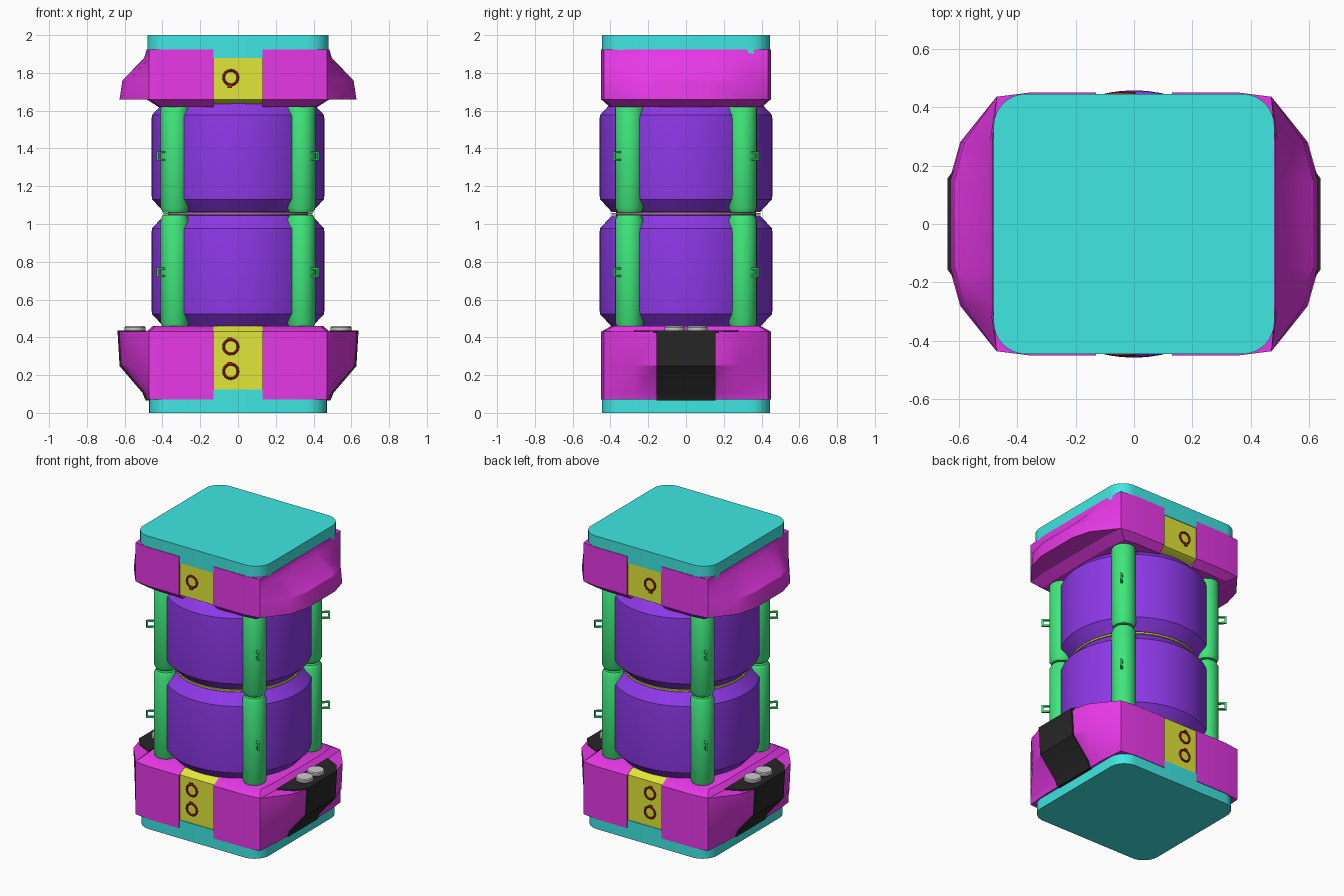
import bpy, bmesh
from math import sin, cos, pi, radians
from mathutils import Vector

if "Cube" in bpy.data.objects:
    bpy.data.objects.remove(bpy.data.objects["Cube"])


def material(name, r, g, b):
    m = bpy.data.materials.new(name)
    m.diffuse_color = (r, g, b, 1)
    m.use_nodes = True
    m.node_tree.nodes["Principled BSDF"].inputs["Base Color"].default_value = m.diffuse_color
    return m


TEAL = material("teal", 0.05, 0.8, 0.76)
MAGENTA = material("magenta", 0.8, 0.04, 0.8)
YELLOW = material("yellow", 0.75, 0.8, 0.04)
BLUE = material("blue", 0.27, 0.04, 0.8)
GREEN = material("green", 0.05, 0.8, 0.2)
RED = material("red", 0.45, 0.02, 0.02)
BLACK = material("black", 0.02, 0.02, 0.02)


def loft(name, loops, mat=None, angle=30):
    """Skin a stack of equal-length closed loops and cap both ends."""
    bm = bmesh.new()
    rings = [[bm.verts.new(p) for p in loop] for loop in loops]
    n = len(rings[0])
    for a, b in zip(rings, rings[1:]):
        for i in range(n):
            bm.faces.new((a[i], a[(i + 1) % n], b[(i + 1) % n], b[i]))
    bm.faces.new(rings[0])
    bm.faces.new(rings[-1])
    bmesh.ops.remove_doubles(bm, verts=bm.verts, dist=1e-5)
    bmesh.ops.recalc_face_normals(bm, faces=bm.faces)
    me = bpy.data.meshes.new(name)
    bm.to_mesh(me)
    bm.free()
    ob = bpy.data.objects.new(name, me)
    bpy.context.collection.objects.link(ob)
    if mat:
        me.materials.append(mat)
    bpy.ops.object.select_all(action='DESELECT')
    ob.select_set(True)
    bpy.context.view_layer.objects.active = ob
    bpy.ops.object.shade_smooth_by_angle(angle=radians(angle))
    return ob


def turned(name, profile, mat=None, x=0, y=0, sides=48):
    """Round part from (radius, z) pairs."""
    return loft(name, [[(x + r * cos(2 * pi * i / sides), y + r * sin(2 * pi * i / sides), z)
                        for i in range(sides)] for r, z in profile], mat)


def box(name, centre, u, v, w, mat):
    """Box from three half-extent vectors."""
    c, u, v, w = map(Vector, (centre, u, v, w))
    return loft(name, [[c + s * w + a * u + b * v for a, b in ((-1, -1), (1, -1), (1, 1), (-1, 1))]
                       for s in (-1, 1)], mat)


# teal end plates
def rounded_rect(hx, hy, r, z, seg=8):
    pts = []
    for k, (sx, sy) in enumerate(((1, 1), (-1, 1), (-1, -1), (1, -1))):
        for i in range(seg + 1):
            a = (k + i / seg) * pi / 2
            pts.append((sx * (hx - r) + r * cos(a), sy * (hy - r) + r * sin(a), z))
    return pts


for name, hx, z0, z1 in (("base_plate", 0.47, 0, 0.125), ("top_plate", 0.48, 1.88, 2)):
    loft(name, [rounded_rect(hx, 0.445, 0.11, z) for z in (z0, z1)], TEAL)


# magenta collars, left and right halves with bulging sides
def collar_loop(side, z, bulge, kx=1, ky=1):
    half = [(0.13, 0.449, 0), (0.36, 0.449, 0), (0.47, 0.435, 0),
            (0.484, 0.28, 0.75), (0.484, 0.15, 1)]
    pts = [(x + bulge * w, -y) for x, y, w in half] + [(x + bulge * w, y) for x, y, w in half[::-1]]
    return [(side * max(0.13, x * kx), y * ky, z) for x, y in pts]


LOWER = [(0.07, 0), (0.11, 0.015), (0.25, 0.135), (0.43, 0.147), (0.43, 0), (0.46, 0, 0.93, 0.88)]
UPPER = [(1.925, 0), (1.88, 0.012), (1.76, 0.128), (1.66, 0.143), (1.66, 0), (1.62, 0, 0.87, 0.9)]
for side, tag in ((-1, "left"), (1, "right")):
    for name, levels in (("lower_collar_", LOWER), ("upper_collar_", UPPER)):
        loft(name + tag, [collar_loop(side, *lv) for lv in levels], MAGENTA)

# yellow centre panels, running front to back
for name, z0, z1, z2 in (("lower_panel", 0.115, 0.432, 0.459), ("upper_panel", 1.89, 1.66, 1.635)):
    prof = [(-0.441, z0), (-0.441, z1), (-0.395, z2), (0.395, z2), (0.441, z1), (0.441, z0)]
    loft(name, [[(x, y, z) for y, z in prof] for x in (-0.13, 0.13)], YELLOW)

# red rings with a small tab, front and back
for i, (z, tab) in enumerate(((0.35, 0.042), (0.22, 0.042), (1.775, -0.047))):
    for sy in (-1, 1):
        bpy.ops.mesh.primitive_torus_add(major_radius=0.038, minor_radius=0.007, major_segments=24,
                                         minor_segments=8, location=(-0.038, sy * 0.444, z),
                                         rotation=(pi / 2, 0, 0))
        ring = bpy.context.object
        ring.name = "panel_ring"
        ring.data.materials.append(RED)
        bpy.ops.object.shade_smooth_by_angle(angle=radians(40))
        box("ring_tab", (-0.044, sy * 0.444, z + tab), (0.011, 0, 0), (0, 0.006, 0), (0, 0, 0.008), RED)

# blue drums with chamfered ends, and the yellow disc between them
for name, z0, z1 in (("lower_drum", 0.455, 1.045), ("upper_drum", 1.063, 1.645)):
    turned(name, [(0.392, z0), (0.455, z0 + 0.068), (0.457, z0 + 0.085),
                  (0.457, z1 - 0.085), (0.455, z1 - 0.068), (0.392, z1)], BLUE, sides=64)
turned("middle_disc", [(0.395, 1.049), (0.395, 1.059)], YELLOW, sides=64)
turned("middle_core", [(0.37, 1.03), (0.37, 1.08)], BLUE)

# green corner posts with small grab loops pointing outward
for sx in (-1, 1):
    for sy in (-1, 1):
        px, py = sx * 0.335, sy * 0.30
        out = Vector((px, py, 0)).normalized()
        across = Vector((-out.y, out.x, 0)) * 0.007
        up = Vector((0, 0, 1))
        for z0, z1, zh in ((0.45, 1.048, 0.745), (1.06, 1.64, 1.36)):
            turned("corner_post", [(0.062, z0), (0.075, z0 + 0.025), (0.075, z1 - 0.025), (0.062, z1)],
                   GREEN, px, py, 24)
            c = Vector((px, py, zh))
            for s in (-1, 1):
                box("grab_loop_arm", c + out * 0.092 + up * s * 0.02, out * 0.025, across, up * 0.005, GREEN)
            box("grab_loop_bar", c + out * 0.117, out * 0.005, across, up * 0.025, GREEN)

# black side straps with flared top, and grey buttons
for s in (-1, 1):
    strap = [(0.489, 0.065), (0.506, 0.106), (0.627, 0.248), (0.638, 0.436)]
    prof = strap + [(x - 0.02, z) for x, z in strap[::-1]]
    loft("side_strap", [[(s * x, y, z) for x, z in prof] for y in (-0.157, 0.157)], BLACK)
    plan = [(0.637, -0.157), (0.637, 0.157), (0.585, 0.225), (0.485, 0.275),
            (0.485, -0.275), (0.585, -0.225)]
    loft("strap_top", [[(s * x, y, z) for x, y in plan] for z in (0.424, 0.437)], BLACK)
    for y in (-0.06, 0.06):
        turned("button", [(0.053, 0.43), (0.055, 0.435), (0.055, 0.453), (0.05, 0.459)],
               None, s * 0.545, y, 24)
